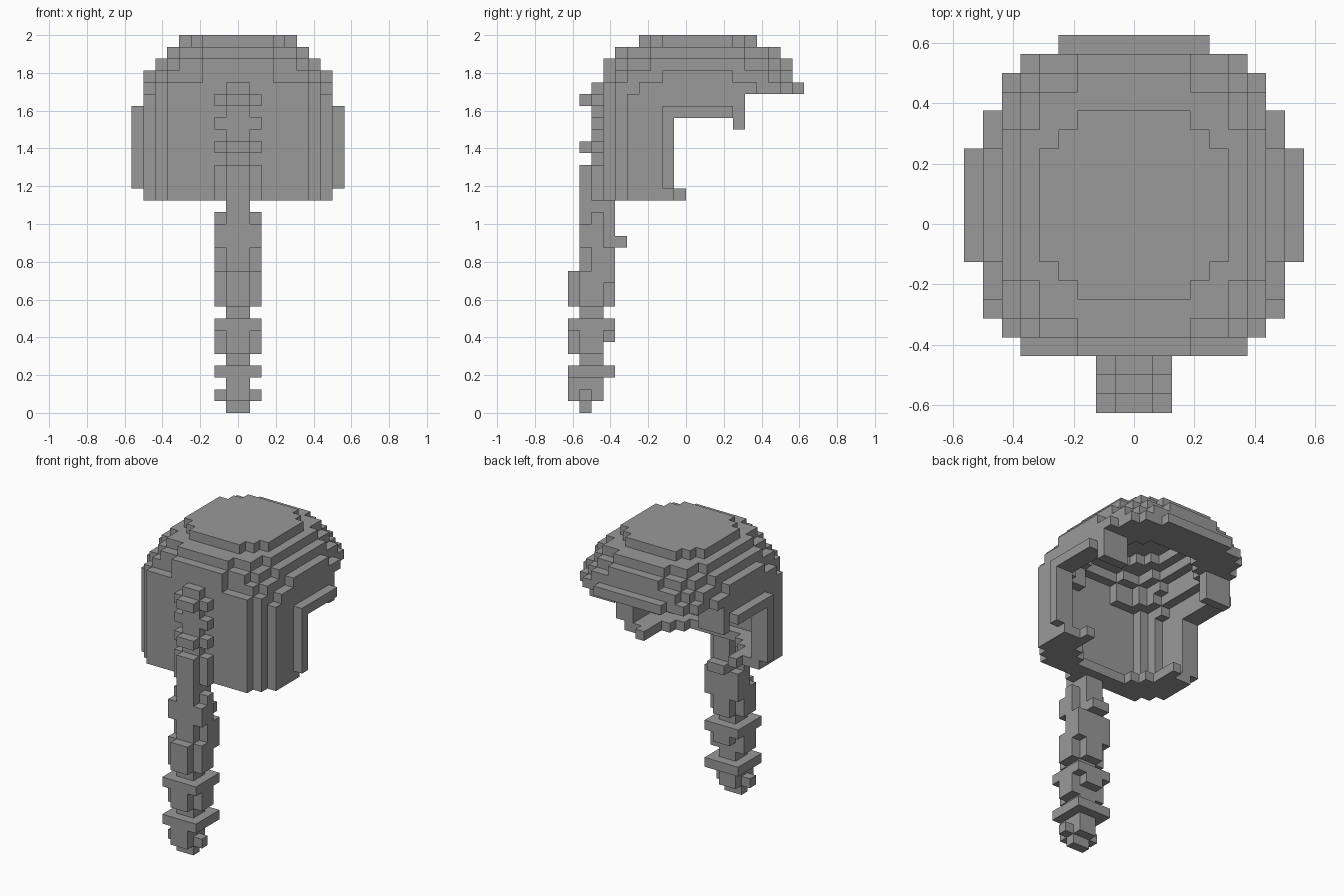
import bpy
import bmesh
from math import hypot

if "Cube" in bpy.data.objects:
    bpy.data.objects.remove(bpy.data.objects["Cube"])

U = 1 / 16  # edge of one block

gray = bpy.data.materials.new("hair_gray")
gray.use_nodes = True
color = (0.32, 0.32, 0.32, 1)
gray.diffuse_color = color
gray.node_tree.nodes["Principled BSDF"].inputs["Base Color"].default_value = color


def box(hx, y0, y1, z0, z1):
    """Blocks of a box centred on x = 0 with half width hx."""
    return {(x, y, z) for x in range(-hx, hx)
            for y in range(y0, y1) for z in range(z0, z1)}


def pair(x0, x1, y0, y1, z0, z1):
    """Blocks of a box on both sides of the model."""
    return box(x1, y0, y1, z0, z1) - box(x0, y0, y1, z0, z1)


def radius(x, y):
    """Distance of a block's centre from the vertical axis."""
    return hypot(x + 0.5, y + 0.5)


def build(name, cells):
    """Skin a set of blocks: outer faces only, flat areas merged."""
    bm = bmesh.new()
    verts = {}
    for c in cells:
        for axis in range(3):
            for side in (0, 1):
                n = list(c)
                n[axis] += 2 * side - 1
                if tuple(n) in cells:
                    continue
                ring = []
                for a, b in ((0, 0), (1, 0), (1, 1), (0, 1)):
                    p = list(c)
                    p[axis] += side
                    p[(axis + 1) % 3] += a
                    p[(axis + 2) % 3] += b
                    p = tuple(p)
                    if p not in verts:
                        verts[p] = bm.verts.new([k * U for k in p])
                    ring.append(verts[p])
                bm.faces.new(ring if side else ring[::-1])
    bmesh.ops.dissolve_limit(bm, angle_limit=0.01, verts=bm.verts, edges=bm.edges)
    bmesh.ops.triangulate(bm, faces=[f for f in bm.faces if len(f.verts) > 4])
    mesh = bpy.data.meshes.new(name)
    bm.to_mesh(mesh)
    bm.free()
    mesh.materials.append(gray)
    obj = bpy.data.objects.new(name, mesh)
    bpy.context.collection.objects.link(obj)


# Stepped dome layers: z range, then (half width, back, front) of each rectangle
layers = [
    (31, 32, [(3, -4, 6), (4, -3, 5), (5, -2, 4)]),
    (30, 31, [(3, -6, 8), (5, -5, 7), (6, -3, 5)]),
    (29, 30, [(3, -7, 9), (5, -6, 8), (6, -5, 7), (7, -3, 5)]),
    (28, 29, [(3, -7, 9), (5, -6, 9), (6, -6, 8), (7, -5, 7), (8, -2, 4)]),
    (27, 28, [(4, -7, 10), (6, -7, 9), (7, -6, 8), (8, -4, 6)]),
    (18, 27, [(6, -7, 9), (7, -6, 8), (8, -5, 6)]),
]
solid = set()
for z0, z1, rects in layers:
    for hx, y0, y1 in rects:
        solid |= box(hx, y0, y1, z0, z1)

# Hollow inside, one block thick below, rounded and thicker in the dome
cavity = {(x, y, z) for x, y, z in solid
          if (z < 27 or radius(x, y) < 6.3) and all(
              (x + i, y + j, z + k) in solid
              for i in (-1, 0, 1) for j in (-1, 0, 1) for k in (0, 1))}
cap = solid - cavity

# Face opening
cap -= box(10, 5, 10, 18, 27)
cap -= box(10, -1, 4, 18, 25)
cap -= box(10, 4, 5, 18, 24)

# Round inner rim at the lower edge and short ends of the side locks
cap |= {(x, y, z) for x, y, z in cavity
        if z == 18 and y < -1 and radius(x, y) > 5.2}
cap |= pair(5, 6, -1, 0, 18, 19) | pair(5, 8, 4, 5, 24, 27)
build("hair_cap", cap)

# Raised bands framing the face
build("side_bands", pair(8, 9, -2, 4, 25, 26) | pair(8, 9, -2, -1, 19, 26))

# Braid: core strands and plaited bumps (half width, back, front, bottom, top)
braid = set()
for b in [
    (1, -9, -8, 0, 1), (1, -9, -7, 1, 18), (1, -8, -7, 18, 28),
    (2, -9, -8, 1, 2), (1, -10, -7, 1, 4), (2, -10, -6, 3, 4),
    (1, -10, -7, 5, 8), (2, -9, -7, 5, 7), (2, -10, -6, 7, 8), (1, -8, -6, 6, 7),
    (1, -10, -7, 9, 12), (2, -9, -7, 9, 12), (1, -7, -6, 9, 18),
    (2, -8, -6, 11, 14), (2, -9, -7, 14, 16), (2, -8, -7, 16, 17),
    (1, -6, -5, 14, 15), (1, -9, -7, 18, 21), (2, -8, -7, 18, 21),
    (1, -9, -7, 22, 23), (2, -8, -7, 22, 23), (2, -8, -7, 24, 25),
    (1, -9, -7, 26, 27), (2, -8, -7, 26, 27),
]:
    braid |= box(*b)
build("braid", braid)
